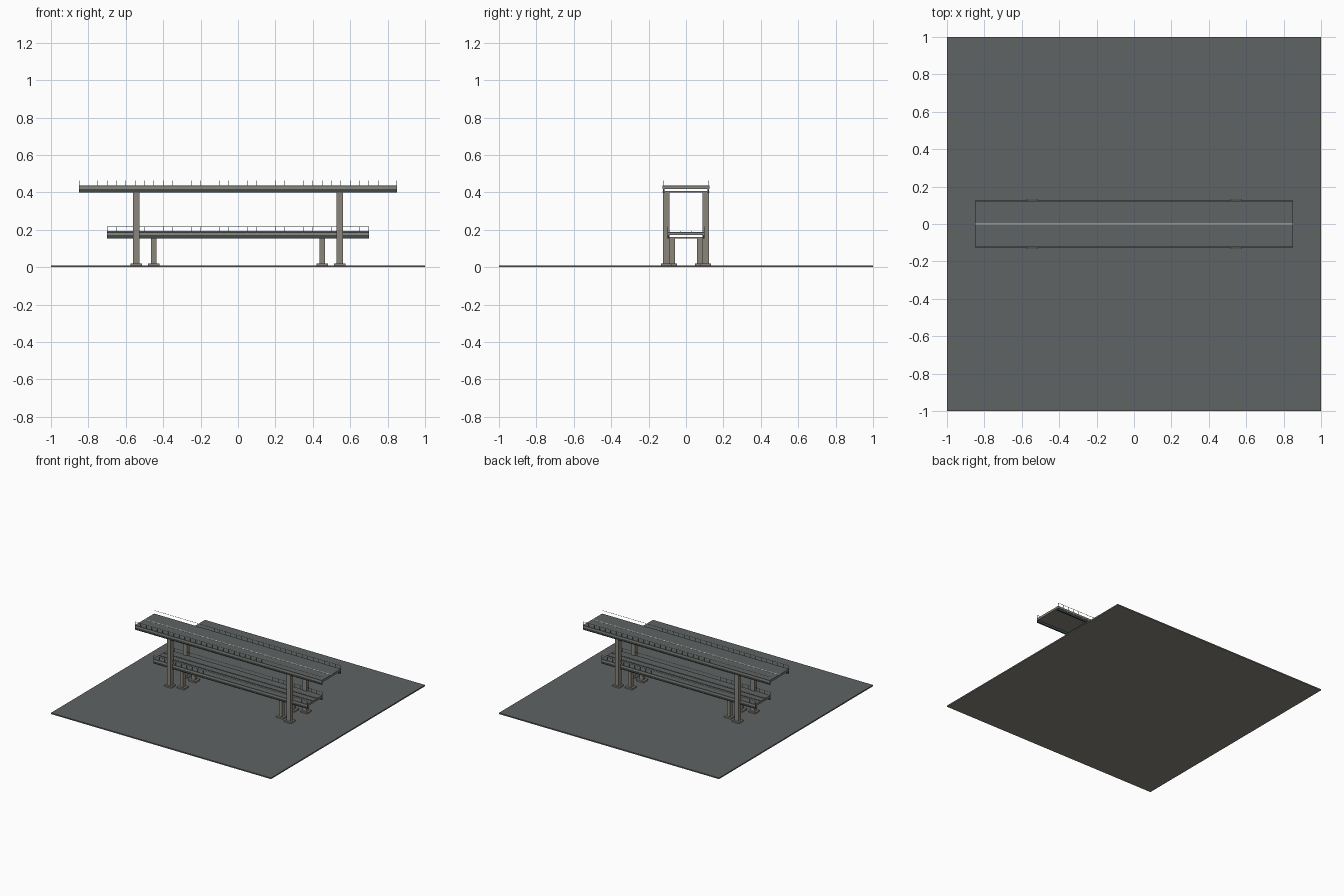
import bpy, bmesh
from mathutils import Matrix, Vector

if "Cube" in bpy.data.objects:
    bpy.data.objects.remove(bpy.data.objects["Cube"])


def mat(name, r, g, b):
    m = bpy.data.materials.new(name)
    m.diffuse_color = (r, g, b, 1)
    m.use_nodes = True
    m.node_tree.nodes["Principled BSDF"].inputs["Base Color"].default_value = m.diffuse_color
    return m


ASPHALT = mat("asphalt_grey", 0.115, 0.125, 0.125)
CONCRETE = mat("warm_concrete", 0.26, 0.24, 0.20)
STEEL = mat("dark_green_steel", 0.05, 0.07, 0.07)
RAIL = mat("rail_metal", 0.18, 0.20, 0.20)
PAINT = mat("lane_paint", 0.60, 0.60, 0.56)


def boxes(name, material, extents):
    """One object from boxes given as (x0, x1, y0, y1, z0, z1)."""
    bm = bmesh.new()
    for x0, x1, y0, y1, z0, z1 in extents:
        centre = Vector(((x0 + x1) / 2, (y0 + y1) / 2, (z0 + z1) / 2))
        size = Matrix.Diagonal((x1 - x0, y1 - y0, z1 - z0, 1))
        bmesh.ops.create_cube(bm, size=1, matrix=Matrix.Translation(centre) @ size)
    me = bpy.data.meshes.new(name)
    bm.to_mesh(me)
    bm.free()
    me.materials.append(material)
    ob = bpy.data.objects.new(name, me)
    bpy.context.collection.objects.link(ob)
    return ob


def post(x, y, hx, hy, z0, z1):
    return (x - hx, x + hx, y - hy, y + hy, z0, z1)


def deck(name, half_len, half_wid, z, pier_x, pier_y, pier_h):
    top = z + 0.036
    # road surface, slab and edge girders
    boxes(name + "_road_surface", ASPHALT,
          [(-half_len, half_len, -half_wid, half_wid, top - 0.005, top)])
    boxes(name + "_slab", CONCRETE,
          [(-half_len, half_len, -half_wid, half_wid, z + 0.019, top - 0.005)])
    girders = []
    for s in (-1, 1):
        y = s * (half_wid - 0.006)
        girders.append(post(0, y, half_len, 0.006, z, z + 0.004))
        girders.append(post(0, y, half_len, 0.004, z + 0.004, z + 0.019))
    boxes(name + "_girders", STEEL, girders)

    # cross beams, piers and footings
    xs, ys = (-pier_x, pier_x), (-pier_y, pier_y)
    boxes(name + "_cross_beams", CONCRETE,
          [post(x, 0, pier_h, half_wid - 0.012, z, z + 0.008) for x in xs])
    boxes(name + "_piers", CONCRETE,
          [post(x, y, pier_h, pier_h, 0.02, z) for x in xs for y in ys])
    boxes(name + "_footings", CONCRETE,
          [post(x, y, 0.031, 0.028, 0.01, 0.021) for x in xs for y in ys])

    # railings on both edges
    n = round(2 * half_len / 0.05)
    parts = []
    for s in (-1, 1):
        y = s * (half_wid - 0.003)
        parts.append(post(0, y, half_len, 0.001, top + 0.0265, top + 0.028))
        for i in range(n + 1):
            x = -half_len + 0.001 + i * (2 * half_len - 0.002) / n
            parts.append(post(x, y, 0.001, 0.001, top, top + 0.0265))
    boxes(name + "_railings", RAIL, parts)
    return top


# ground slab with its paved top
boxes("ground_slab", CONCRETE, [(-1, 1, -1, 1, 0, 0.004)])
boxes("ground_paving", ASPHALT, [(-1, 1, -1, 1, 0.004, 0.01)])

# upper road deck with its centre line
t = deck("upper_deck", 0.85, 0.125, 0.40, 0.544, 0.105, 0.0175)
boxes("centre_line", PAINT, [(-0.85, 0.85, -0.004, 0.004, t, t + 0.001)])

# lower deck with a pair of track rails
t = deck("lower_deck", 0.70, 0.10, 0.153, 0.45, 0.075, 0.015)
boxes("track_rails", RAIL, [post(0, y, 0.70, 0.002, t, t + 0.004) for y in (-0.028, 0.028)])
